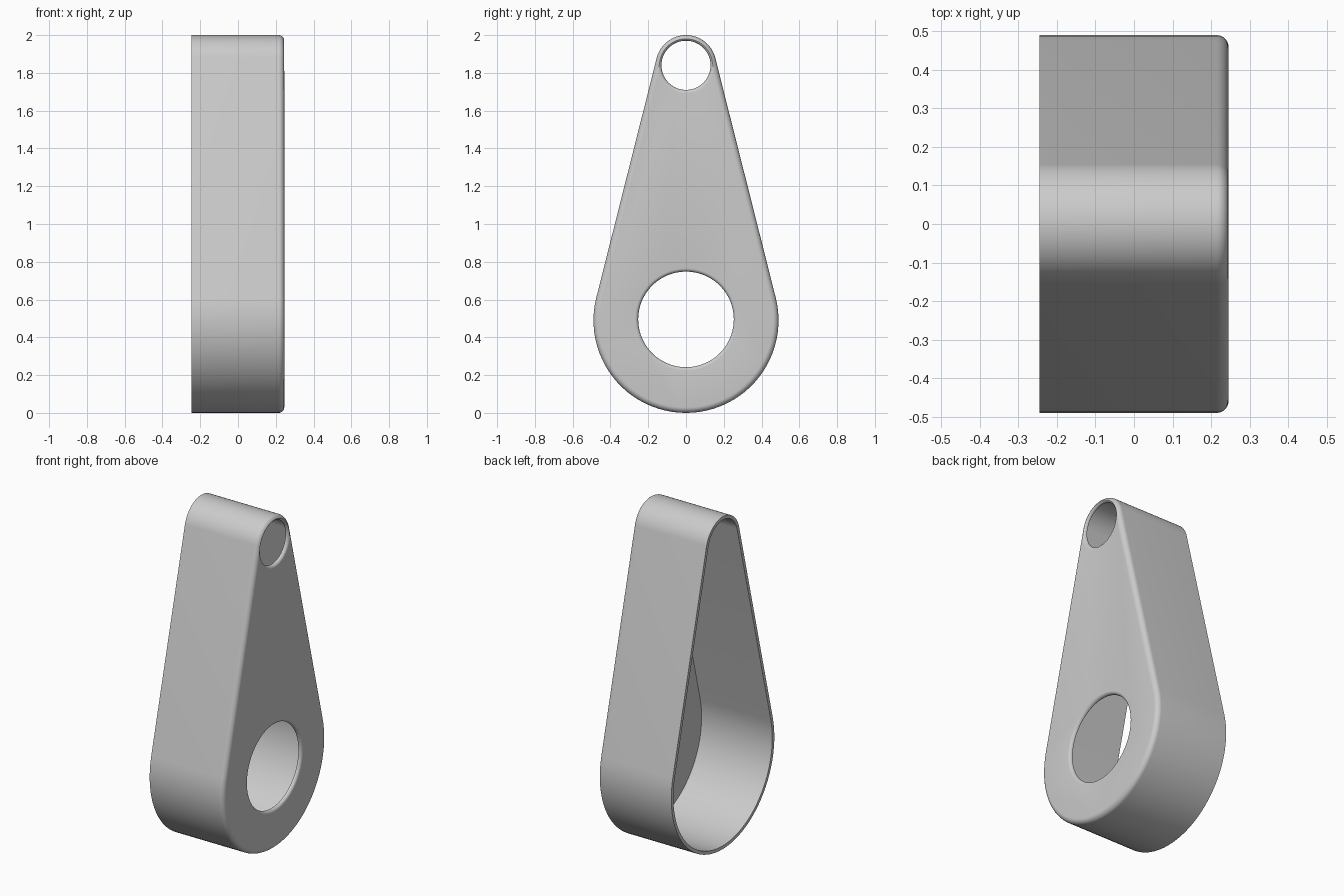
import bpy, bmesh
from math import sin, cos, pi, asin

if "Cube" in bpy.data.objects:
    bpy.data.objects.remove(bpy.data.objects["Cube"])

HALF = 0.245                 # half depth along x
BIG_Z, BIG_R = 0.49, 0.49    # lower lobe
TOP_Z, TOP_R = 1.84, 0.16    # upper lobe
WALL, FILLET = 0.02, 0.03


def outline(off, n=48):
    """Teardrop made of two arcs joined by tangent lines, inset by off."""
    a = asin((BIG_R - TOP_R) / (TOP_Z - BIG_Z))
    pts = []
    for i in range(n + 1):
        t = a + (pi - 2 * a) * i / n
        pts.append(((TOP_R - off) * cos(t), TOP_Z + (TOP_R - off) * sin(t)))
    for i in range(n + 1):
        t = pi - a + (pi + 2 * a) * i / n
        pts.append(((BIG_R - off) * cos(t), BIG_Z + (BIG_R - off) * sin(t)))
    return pts


def loft(name, loops):
    """Closed solid through (x, [(y, z)...]) loops, capped at both ends."""
    bm = bmesh.new()
    rings = [[bm.verts.new((x, y, z)) for y, z in pts] for x, pts in loops]
    for a, b in zip(rings, rings[1:]):
        for i in range(len(a)):
            j = (i + 1) % len(a)
            bm.faces.new((a[i], a[j], b[j], b[i]))
    bm.faces.new(rings[0])
    bm.faces.new(rings[-1])
    bmesh.ops.recalc_face_normals(bm, faces=bm.faces)
    me = bpy.data.meshes.new(name)
    bm.to_mesh(me)
    bm.free()
    ob = bpy.data.objects.new(name, me)
    bpy.context.collection.objects.link(ob)
    return ob


def circle(r, z, n=96):
    return [(r * cos(2 * pi * i / n), z + r * sin(2 * pi * i / n)) for i in range(n)]


# Hollow housing: inner floor, inner wall, open rim, outer wall, rounded front edge
loops = [(HALF - WALL, outline(WALL)), (-HALF, outline(WALL)), (-HALF, outline(0))]
for i in range(9):
    t = pi / 2 * i / 8
    loops.append((HALF - FILLET + FILLET * sin(t), outline(FILLET * (1 - cos(t)))))
housing = loft("link_housing", loops)
bpy.context.view_layer.objects.active = housing
housing.select_set(True)

# Two holes cut through the front plate with rounded lips
LIP = 0.018
for name, r, z in (("large_hole", 0.253, 0.495), ("small_hole", 0.13, TOP_Z)):
    prof = [(0.1, circle(r, z))]
    for i in range(7):
        t = pi / 2 * i / 6
        prof.append((HALF - LIP + LIP * sin(t), circle(r + LIP * (1 - cos(t)), z)))
    prof.append((0.3, circle(r + LIP, z)))
    cutter = loft(name + "_cutter", prof)
    cutter.hide_render = True
    mod = housing.modifiers.new(name, 'BOOLEAN')
    mod.operation, mod.solver, mod.object = 'DIFFERENCE', 'EXACT', cutter
    bpy.ops.object.modifier_apply(modifier=mod.name)
    bpy.data.objects.remove(cutter)

bpy.ops.object.shade_smooth_by_angle(angle=pi / 6)
